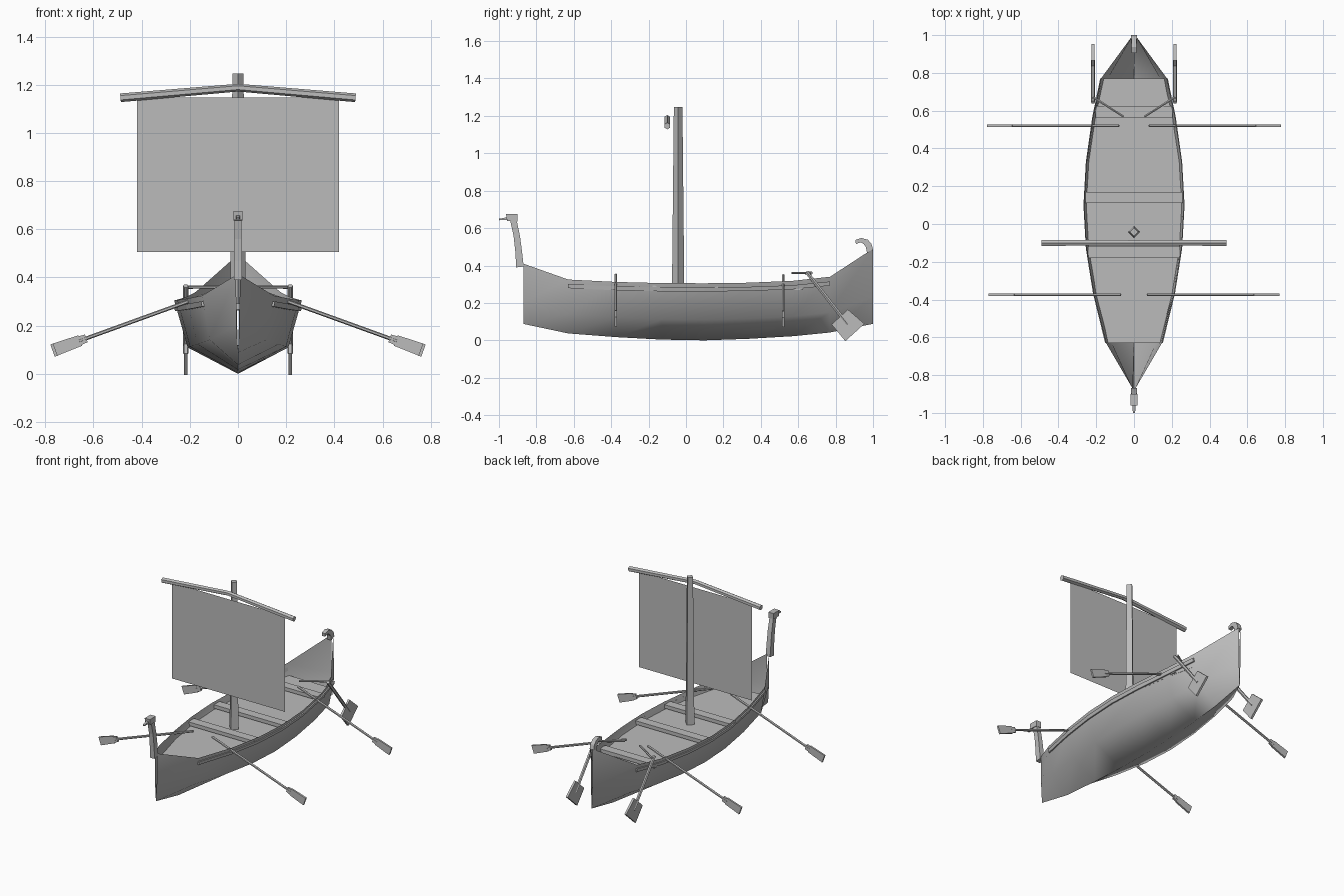
import bpy, bmesh, math
from mathutils import Vector, Matrix

if "Cube" in bpy.data.objects:
    bpy.data.objects.remove(bpy.data.objects["Cube"])

wood = bpy.data.materials.new("weathered grey")
wood.diffuse_color = (0.5, 0.5, 0.5, 1)
wood.use_nodes = True
wood.node_tree.nodes["Principled BSDF"].inputs["Base Color"].default_value = wood.diffuse_color


def make(name, verts, faces, smooth=None):
    me = bpy.data.meshes.new(name)
    me.from_pydata([tuple(v) for v in verts], [], faces)
    bm = bmesh.new()
    bm.from_mesh(me)
    bmesh.ops.recalc_face_normals(bm, faces=bm.faces)
    bm.to_mesh(me)
    bm.free()
    me.materials.append(wood)
    ob = bpy.data.objects.new(name, me)
    bpy.context.collection.objects.link(ob)
    if smooth:
        bpy.ops.object.select_all(action='DESELECT')
        ob.select_set(True)
        bpy.context.view_layer.objects.active = ob
        bpy.ops.object.shade_smooth_by_angle(angle=math.radians(smooth))
    return ob


def loft(name, rings, closed=True, caps=True, smooth=None):
    n = len(rings[0])
    verts = [p for r in rings for p in r]
    faces = []
    for i in range(len(rings) - 1):
        for j in range(n if closed else n - 1):
            k = (j + 1) % n
            faces.append((i*n + j, i*n + k, (i+1)*n + k, (i+1)*n + j))
    if caps:
        faces += [tuple(range(n)), tuple((len(rings)-1)*n + j for j in range(n))]
    return make(name, verts, faces, smooth)


def rod(name, pts, radii, sides=6, turn=0.0):
    # round bar through points
    pts = [Vector(p) for p in pts]
    rings = []
    for i, p in enumerate(pts):
        d = (pts[min(i+1, len(pts)-1)] - pts[max(i-1, 0)]).normalized()
        ref = Vector((0, 1, 0)) if abs(d.y) < 0.9 else Vector((1, 0, 0))
        u = d.cross(ref).normalized()
        v = d.cross(u)
        rings.append([p + radii[i]*(u*math.cos(a) + v*math.sin(a))
                      for a in (turn + math.tau*k/sides for k in range(sides))])
    return loft(name, rings)


def slab(name, a, b, side, w0, w1, t):
    # flat plank from a to b, widths w0 and w1 along side, thickness t
    a, b, side = Vector(a), Vector(b), Vector(side).normalized()
    nrm = (b - a).cross(side).normalized()*t/2
    return loft(name, [[p + side*w/2 + nrm, p - side*w/2 + nrm,
                        p - side*w/2 - nrm, p + side*w/2 - nrm] for p, w in ((a, w0), (b, w1))])


def sweep(name, sections):
    # rectangular bar: each section is (outer yz, inner yz, half width)
    return loft(name, [[(-w, *o), (w, *o), (w, *i), (-w, *i)] for o, i, w in sections])


# Hull stations: y, half width, sheer z, keel z
ST = [(-0.87, 0.008, 0.41, 0.088), (-0.63, 0.148, 0.325, 0.037), (-0.37, 0.213, 0.312, 0.017),
      (-0.13, 0.252, 0.306, 0.004), (0.1, 0.265, 0.305, 0.0), (0.33, 0.252, 0.308, 0.008),
      (0.57, 0.217, 0.318, 0.022), (0.77, 0.175, 0.34, 0.042), (1.0, 0.006, 0.49, 0.088)]


def chine(s):
    y, w, top, keel = s
    return 0.79*w, keel + 0.36*(top - keel)


def width_at(s, z):
    cw, cz = chine(s)
    return cw + (s[1] - cw)*(z - cz)/(s[2] - cz)


rings = []
for s in ST:
    y, w, top, keel = s
    cw, cz = chine(s)
    rings.append([(-w, y, top), (-cw, y, cz), (0, y, keel), (cw, y, cz), (w, y, top)])
hull = loft("hull", rings, closed=False, caps=False, smooth=60)

# Deck, open at the two pointed ends
DECK = 0.262
mid = ST[1:-1]
loft("deck", [[(-width_at(s, DECK), s[0], DECK), (width_at(s, DECK), s[0], DECK)] for s in mid],
     closed=False, caps=False)

# Thwarts across the deck
for y, w in ((-0.15, 0.243), (0.14, 0.256), (0.595, 0.203)):
    slab("thwart", (-w, y, 0.28), (w, y, 0.28), (0, 1, 0), 0.06, 0.06, 0.024)

# Rubbing strakes
for sx in (-1, 1):
    r = []
    for s in mid:
        y, zt = s[0], s[2] - 0.022 - 0.1*(s[2] - 0.305)
        zb = zt - 0.022
        a, b = width_at(s, zt), width_at(s, zb)
        r.append([(sx*a, y, zt), (sx*(a + 0.009), y, zt), (sx*(b + 0.009), y, zb), (sx*b, y, zb)])
    loft("rubbing_strake", r)

# Prow post with carved head
sweep("prow_post", [((-0.908, 0.39), (-0.868, 0.395), 0.016), ((-0.912, 0.47), (-0.876, 0.47), 0.016),
                    ((-0.922, 0.56), (-0.888, 0.56), 0.015), ((-0.94, 0.64), (-0.905, 0.64), 0.014)])
sweep("prow_head", [((-0.962, 0.675), (-0.957, 0.638), 0.019), ((-0.9, 0.675), (-0.902, 0.636), 0.019)])
sweep("prow_beak", [((-1.0, 0.65), (-1.0, 0.642), 0.006), ((-0.955, 0.658), (-0.955, 0.643), 0.009)])

# Stern curl
sweep("stern_curl", [((1.0, 0.485), (0.968, 0.468), 0.015), ((0.992, 0.515), (0.962, 0.498), 0.015),
                     ((0.972, 0.538), (0.95, 0.515), 0.014), ((0.938, 0.547), (0.935, 0.524), 0.013),
                     ((0.906, 0.537), (0.908, 0.515), 0.012)])

# Mast, bent yard and flat sail
rod("mast", [(0, -0.042, DECK), (0, -0.042, 1.247)], [0.033, 0.023], 4)
rod("yard", [(-0.488, -0.1, 1.146), (0, -0.1, 1.188), (0.488, -0.1, 1.146)], [0.018, 0.016, 0.018])
make("sail", [(-0.42, -0.1, 0.505), (0.42, -0.1, 0.505), (0.42, -0.1, 1.148), (-0.42, -0.1, 1.148)],
     [(0, 1, 2, 3)])

for sx in (-1, 1):
    # Rowing oars
    for y, x0 in ((-0.375, 0.07), (0.52, 0.08)):
        def at(x):
            return (sx*x, y, 0.35 - 0.362*(x - 0.07))
        rod("oar_shaft", [at(x0), at(x0 + 0.59)], [0.008, 0.008])
        side = (sx*0.362, 0, 1)
        slab("oar_blade_neck", at(x0 + 0.56), at(x0 + 0.59), side, 0.034, 0.038, 0.012)
        slab("oar_blade", at(x0 + 0.585), at(x0 + 0.69), side, 0.046, 0.054, 0.012)
    # Steering oars with tillers
    x = sx*0.217
    rod("steering_shaft", [(x, 0.645, 0.365), (x, 0.865, 0.085)], [0.011, 0.011])
    slab("steering_blade", (x, 0.822, 0.125), (x, 0.903, 0.042), (0, 0.74, 0.67), 0.118, 0.138, 0.014)
    rod("tiller", [(x, 0.672, 0.36), (sx*0.055, 0.568, 0.36)], [0.007, 0.006])
